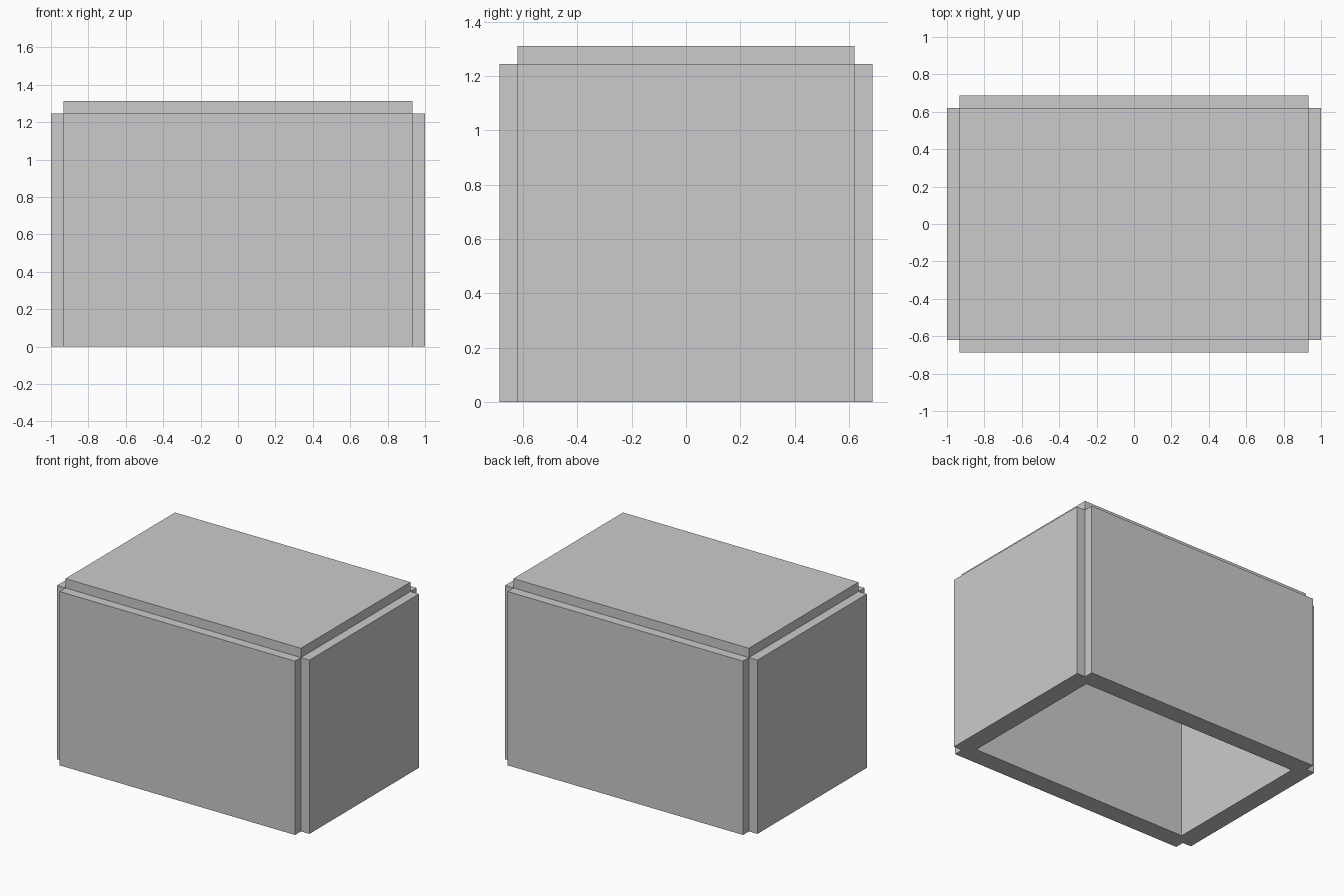
import bpy

if "Cube" in bpy.data.objects:
    bpy.data.objects.remove(bpy.data.objects["Cube"])

HX, HY, H = 0.933, 0.62, 1.245   # centre planes of the panels
T = 0.067                        # half panel thickness


def slab(name, lo, hi):
    bpy.ops.mesh.primitive_cube_add(
        size=1, location=[(a + b) / 2 for a, b in zip(lo, hi)])
    ob = bpy.context.object
    ob.name = name
    ob.scale = [b - a for a, b in zip(lo, hi)]
    bpy.ops.object.transform_apply(location=False, rotation=False, scale=True)
    return ob


# Front and back walls
for name, s in (("front_wall", -1), ("back_wall", 1)):
    slab(name, (-HX, s * HY - T, 0), (HX, s * HY + T, H))

# Side walls
for name, s in (("left_wall", -1), ("right_wall", 1)):
    slab(name, (s * HX - T, -HY, 0), (s * HX + T, HY, H))

# Top panel, the underside stays open
slab("top_panel", (-HX, -HY, H - T), (HX, HY, H + T))
